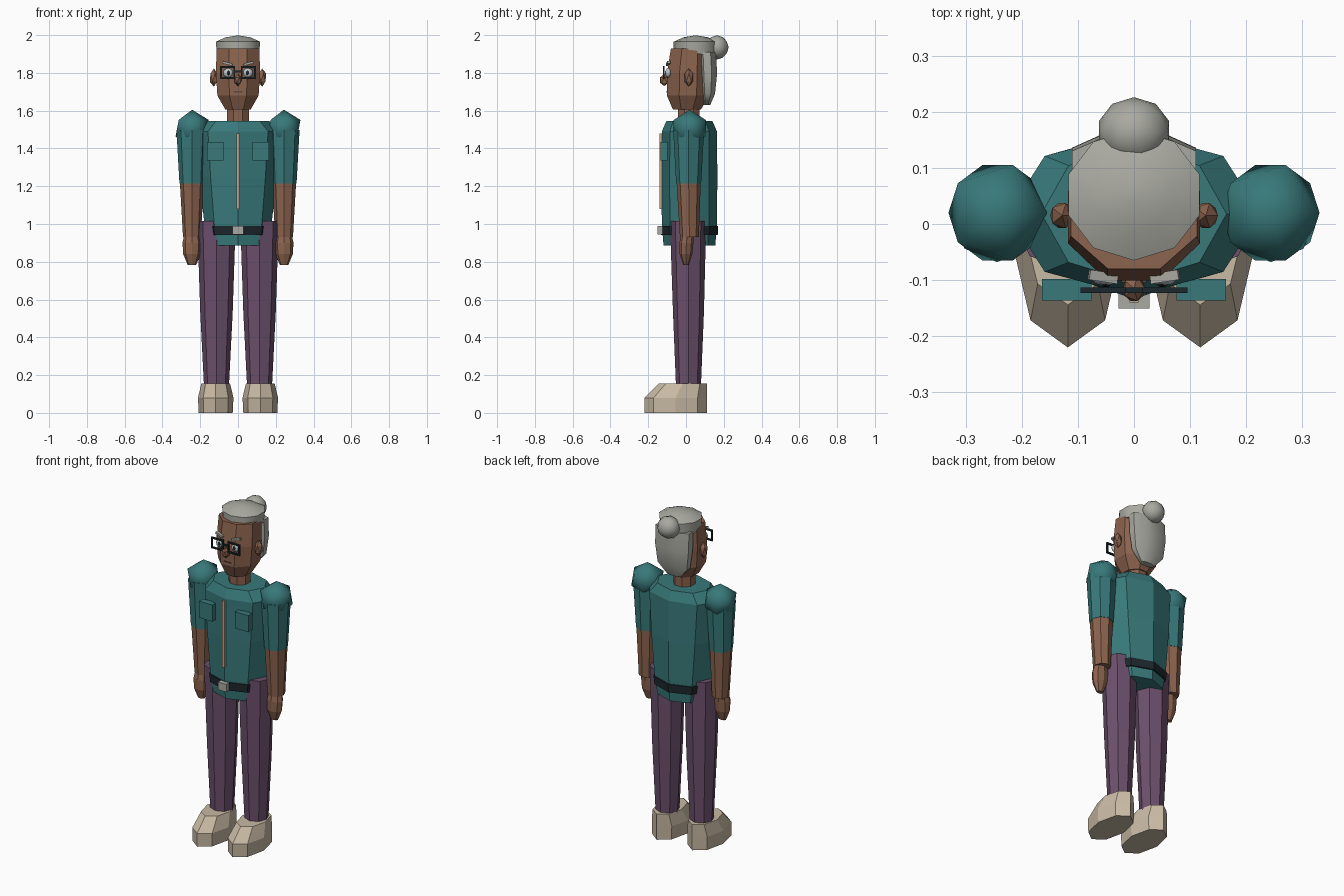
import bpy, bmesh, math
from mathutils import Matrix, Vector

cube = bpy.data.objects.get("Cube")
if cube:
    bpy.data.objects.remove(cube, do_unlink=True)


def material(name, r, g, b):
    m = bpy.data.materials.new(name)
    m.use_nodes = True
    m.diffuse_color = (r, g, b, 1)
    m.node_tree.nodes["Principled BSDF"].inputs["Base Color"].default_value = (r, g, b, 1)
    return m


TEAL = material("teal cloth", 0.04, 0.19, 0.195)
SKIN = material("brown skin", 0.26, 0.125, 0.075)
PURPLE = material("purple cloth", 0.15, 0.08, 0.15)
BEIGE = material("beige leather", 0.58, 0.49, 0.37)
GREY = material("grey hair", 0.40, 0.40, 0.36)
DARK = material("dark belt", 0.012, 0.02, 0.026)
ZIP = material("tan zip", 0.55, 0.38, 0.25)
EYE = material("eye white", 0.50, 0.56, 0.60)
LIP = material("lip brown", 0.14, 0.06, 0.04)


def finish(name, bm, mat, smooth=None):
    """Turn a bmesh into an object; smooth is the sharp-edge angle in degrees."""
    bmesh.ops.recalc_face_normals(bm, faces=bm.faces)
    me = bpy.data.meshes.new(name)
    bm.to_mesh(me)
    bm.free()
    me.materials.append(mat)
    if smooth:
        for p in me.polygons:
            p.use_smooth = True
        me.set_sharp_from_angle(angle=math.radians(smooth))
    ob = bpy.data.objects.new(name, me)
    bpy.context.collection.objects.link(ob)
    return ob


def loft(name, mat, rings, x=0, n=8, flat_front=False, smooth=None, tilt=0):
    """Skin elliptical rings given as (z, centre y, radius x, radius y)."""
    bm = bmesh.new()
    turn = math.pi / n if flat_front else 0
    loops = []
    for i, (z, cy, rx, ry) in enumerate(rings):
        loop = []
        for k in range(n):
            a = 2 * math.pi * k / n + turn - math.pi / 2
            dy = ry * math.sin(a)
            dz = -tilt * dy if i == 0 else 0
            loop.append(bm.verts.new((x + rx * math.cos(a), cy + dy, z + dz)))
        loops.append(loop)
    for lo, hi in zip(loops, loops[1:]):
        for k in range(n):
            j = (k + 1) % n
            bm.faces.new((lo[k], lo[j], hi[j], hi[k]))
    bm.faces.new(loops[0])
    bm.faces.new(loops[-1])
    return finish(name, bm, mat, smooth)


def ball(name, mat, centre, size, detail=2, smooth=None):
    bm = bmesh.new()
    bmesh.ops.create_icosphere(bm, subdivisions=detail, radius=1)
    bmesh.ops.transform(bm, verts=bm.verts,
                        matrix=Matrix.Translation(centre) @ Matrix.Diagonal((*size, 1)))
    return finish(name, bm, mat, smooth)


def box(name, mat, centre, size, roll=0, yaw=0):
    bm = bmesh.new()
    bmesh.ops.create_cube(bm, size=1)
    turn = Matrix.Rotation(yaw, 4, 'Z') @ Matrix.Rotation(roll, 4, 'Y')
    bmesh.ops.transform(bm, verts=bm.verts,
                        matrix=Matrix.Translation(centre) @ turn @ Matrix.Diagonal((*size, 1)))
    return finish(name, bm, mat)


# Shirt, belt and front details
loft("shirt", TEAL, [(0.885, 0.018, 0.155, 0.137), (1.0, 0.018, 0.178, 0.146),
                     (1.25, 0.018, 0.205, 0.148), (1.49, 0.018, 0.225, 0.146),
                     (1.545, 0.018, 0.165, 0.122)])
loft("belt", DARK, [(0.942, 0.018, 0.175, 0.150), (0.99, 0.018, 0.182, 0.152)])
box("belt_buckle", GREY, (0, -0.138, 0.967), (0.056, 0.026, 0.046))
box("shirt_zip", ZIP, (0, -0.132, 1.28), (0.016, 0.016, 0.40))

# Neck and head
loft("neck", SKIN, [(1.52, 0.015, 0.062, 0.062), (1.64, 0.015, 0.062, 0.062)], flat_front=True)
loft("head", SKIN, [(1.605, 0.005, 0.072, 0.08), (1.68, 0.01, 0.118, 0.12),
                    (1.80, 0.012, 0.127, 0.122), (1.93, 0.02, 0.122, 0.108)], flat_front=True)
ball("nose", SKIN, (0, -0.115, 1.762), (0.022, 0.026, 0.032), 1)
box("mouth", LIP, (0, -0.1, 1.70), (0.045, 0.008, 0.006))

# Hair
loft("hair_cap", GREY, [(1.905, 0.05, 0.118, 0.115), (1.965, 0.052, 0.123, 0.117),
                        (1.988, 0.052, 0.07, 0.066), (1.997, 0.052, 0.012, 0.012)],
     n=10, smooth=50, tilt=0.22)
loft("back_hair", GREY, [(1.63, 0.11, 0.05, 0.02), (1.69, 0.115, 0.105, 0.042),
                         (1.80, 0.115, 0.120, 0.054), (1.91, 0.11, 0.120, 0.052)],
     flat_front=True, smooth=50)
ball("hair_bun", GREY, (0, 0.164, 1.935), (0.066, 0.062, 0.064), 2, 60)

# Glasses bridge
box("glasses_bridge", DARK, (0, -0.118, 1.808), (0.034, 0.010, 0.010))

for side, s in (("left", 1), ("right", -1)):
    # Face
    ball(side + "_ear", SKIN, (s * 0.128, 0.015, 1.775), (0.024, 0.026, 0.048), 1)
    ball(side + "_eye", EYE, (s * 0.052, -0.094, 1.80), (0.027, 0.016, 0.026), 2, 60)
    ball(side + "_pupil", DARK, (s * 0.050, -0.108, 1.80), (0.010, 0.005, 0.014), 1)
    box(side + "_eyebrow", GREY, (s * 0.055, -0.094, 1.85), (0.052, 0.018, 0.012),
        roll=-s * 0.25, yaw=s * 0.15)
    for part, dz in (("top", 0.029), ("bottom", -0.029)):
        box(f"{side}_glasses_{part}", DARK, (s * 0.055, -0.118, 1.802 + dz), (0.080, 0.010, 0.009))
    for part, dx in (("outer", 0.0355), ("inner", -0.0355)):
        box(f"{side}_glasses_{part}", DARK, (s * (0.055 + dx), -0.118, 1.802), (0.009, 0.010, 0.066))

    # Chest pocket
    box(side + "_pocket", TEAL, (s * 0.120, -0.117, 1.385), (0.088, 0.038, 0.10))

    # Arm
    ball(side + "_shoulder_puff", TEAL, (s * 0.243, 0.02, 1.507), (0.098, 0.100, 0.098), 1, 80)
    loft(side + "_sleeve", TEAL, [(1.215, 0.014, 0.066, 0.066), (1.497, 0.014, 0.082, 0.082)],
         x=s * 0.244)
    loft(side + "_forearm", SKIN, [(0.93, 0.018, 0.047, 0.05), (1.225, 0.014, 0.064, 0.064)],
         x=s * 0.244)
    loft(side + "_hand", SKIN, [(0.782, 0.0, 0.022, 0.014), (0.84, 0.0, 0.046, 0.034),
                                (0.90, 0.002, 0.050, 0.037), (0.945, 0.008, 0.040, 0.034)],
         x=s * 0.244)

    # Leg and shoe
    loft(side + "_trouser_leg", PURPLE, [(0.14, 0.013, 0.066, 0.066), (0.535, 0.013, 0.086, 0.082),
                                         (1.015, 0.011, 0.102, 0.096)], x=s * 0.114)
    loft(side + "_shoe", BEIGE, [(0, -0.055, 0.090, 0.165), (0.08, -0.055, 0.094, 0.165),
                                 (0.155, -0.017, 0.076, 0.127)], x=s * 0.118)
